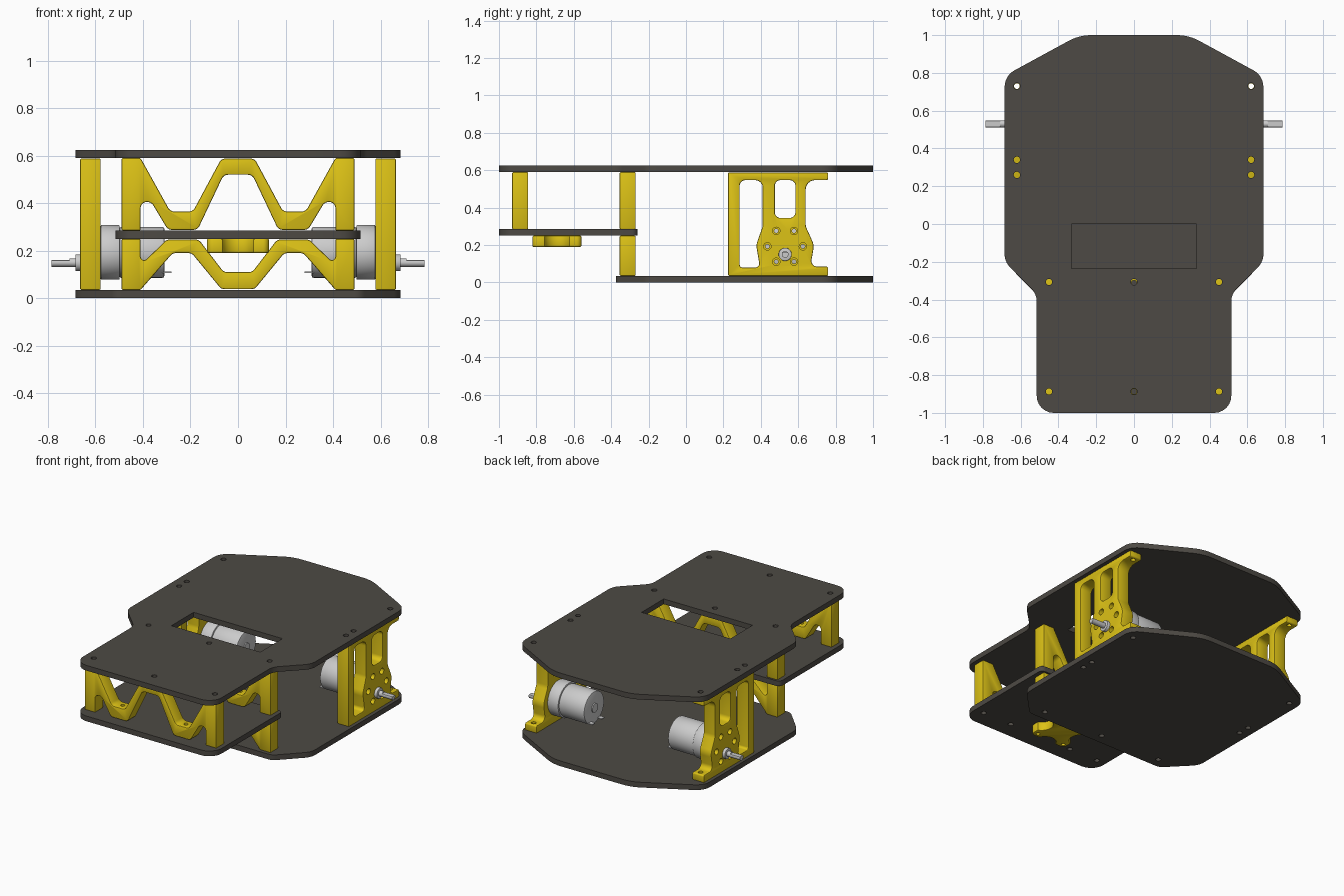
import bpy, bmesh
from math import sin, cos, tan, pi, atan2, radians
from mathutils import Vector

if "Cube" in bpy.data.objects:
    bpy.data.objects.remove(bpy.data.objects["Cube"])


def material(name, rgb):
    m = bpy.data.materials.new(name)
    m.diffuse_color = (*rgb, 1)
    m.use_nodes = True
    m.node_tree.nodes["Principled BSDF"].inputs["Base Color"].default_value = m.diffuse_color
    return m


DARK = material("dark_plate", (0.075, 0.068, 0.058))
YELLOW = material("yellow_plastic", (0.72, 0.54, 0.008))


def rounded(pts, steps=6):
    """Fillet every (u, v, radius) corner of a closed outline."""
    out = []
    for i, (u, v, r) in enumerate(pts):
        p = Vector((u, v))
        if r == 0:
            out.append(p)
            continue
        a = (Vector(pts[i - 1][:2]) - p).normalized()
        b = (Vector(pts[(i + 1) % len(pts)][:2]) - p).normalized()
        ang = a.angle(b)
        c = p + (a + b).normalized() * (r / sin(ang / 2))
        s, e = p + a * (r / tan(ang / 2)) - c, p + b * (r / tan(ang / 2)) - c
        a0 = atan2(s.y, s.x)
        d = (atan2(e.y, e.x) - a0 + pi) % (2 * pi) - pi
        out += [c + r * Vector((cos(a0 + d * k / steps), sin(a0 + d * k / steps)))
                for k in range(steps + 1)]
    return out


def circle(u, v, r, n=32):
    return [(u + r * cos(2 * pi * k / n), v + r * sin(2 * pi * k / n), 0) for k in range(n)]


def mirrored(half):
    return half + [(-u, v, r) for u, v, r in reversed(half)]


def prism(name, pts, axis, lo, hi, mat=None):
    """Extrude an outline along an axis."""
    put = {"x": lambda u, v, w: (w, u, v), "y": lambda u, v, w: (u, w, v),
           "z": lambda u, v, w: (u, v, w)}[axis]
    bm = bmesh.new()
    face = bm.faces.new([bm.verts.new(put(p.x, p.y, lo)) for p in rounded(pts)])
    ext = bmesh.ops.extrude_face_region(bm, geom=[face])
    bmesh.ops.translate(bm, vec=put(0, 0, hi - lo),
                        verts=[g for g in ext["geom"] if isinstance(g, bmesh.types.BMVert)])
    bmesh.ops.recalc_face_normals(bm, faces=bm.faces)
    me = bpy.data.meshes.new(name)
    bm.to_mesh(me)
    bm.free()
    ob = bpy.data.objects.new(name, me)
    bpy.context.collection.objects.link(ob)
    if mat:
        me.materials.append(mat)
    return ob


def finish(ob, windows=(), holes=(), bevel=0.0):
    """Cut windows, bevel the rims, drill holes, bake and smooth."""
    def cut(c):
        m = ob.modifiers.new("cut", "BOOLEAN")
        m.operation, m.solver, m.object = "DIFFERENCE", "EXACT", c
    for c in windows:
        cut(c)
    if bevel:
        m = ob.modifiers.new("bevel", "BEVEL")
        m.width, m.segments, m.angle_limit = bevel, 2, radians(40)
        m.use_clamp_overlap = False
    for c in holes:
        cut(c)
    bpy.context.view_layer.update()
    dg = bpy.context.evaluated_depsgraph_get()
    me = bpy.data.meshes.new_from_object(ob.evaluated_get(dg))
    ob.modifiers.clear()
    ob.data = me
    for c in list(windows) + list(holes):
        bpy.data.objects.remove(c)
    me.shade_smooth()
    me.set_sharp_from_angle(angle=radians(30))


def drills(spots, r=0.017, lo=-0.1, hi=0.8):
    return [prism("drill", circle(x, y, r, 20), "z", lo, hi) for x, y in spots]


# Plates
FRONT, REAR = -0.887, -0.312
mount_spots = [(s * 0.62, y) for s in (1, -1) for y in (0.73, 0.34, 0.26)]
rear_spots = [(x, REAR + 0.005) for x in (-0.45, 0, 0.45)]
front_spots = [(x, FRONT) for x in (-0.45, 0, 0.45)]
mid_spots = [(x, y) for x in (-0.45, -0.235, 0.235, 0.45) for y in (FRONT, REAR)]
body = [(0.29, 1, 0.25), (0.685, 0.785, 0.1), (0.685, -0.2, 0.1)]

top = prism("top_plate", mirrored(body + [(0.515, -0.37, 0.1), (0.515, -1, 0.09)]),
            "z", 0.59, 0.625, DARK)
opening = prism("opening", mirrored([(0.33, 0, 0), (0.33, -0.235, 0)]), "z", 0.5, 0.7)
finish(top, [opening], drills(mount_spots + rear_spots + front_spots))

bottom = prism("bottom_plate", mirrored(body + [(0.515, -0.375, 0.06)]), "z", 0, 0.035, DARK)
finish(bottom, [], drills(mount_spots + rear_spots))

mid = prism("middle_plate", mirrored([(0.515, -0.26, 0.03), (0.515, -1, 0.09)]),
            "z", 0.25, 0.285, DARK)
finish(mid, [], drills(mid_spots))

# Zigzag braces between the plates
upper = mirrored([(0.07, 0.588, 0.03), (0.19, 0.365, 0.03), (0.285, 0.365, 0.03),
                  (0.41, 0.59, 0), (0.49, 0.59, 0), (0.49, 0.285, 0), (0.41, 0.285, 0),
                  (0.41, 0.405, 0.025), (0.365, 0.405, 0.03), (0.295, 0.288, 0.03),
                  (0.17, 0.288, 0.03), (0.06, 0.52, 0.03)])
lower = mirrored([(0.06, 0.11, 0.03), (0.165, 0.247, 0.03), (0.3, 0.247, 0.03),
                  (0.41, 0.14, 0.015), (0.41, 0.25, 0), (0.49, 0.25, 0), (0.49, 0.035, 0),
                  (0.41, 0.035, 0), (0.275, 0.19, 0.03), (0.195, 0.19, 0.03),
                  (0.07, 0.038, 0.03)])
for name, outline, y in (("front_upper_brace", upper, FRONT),
                         ("rear_upper_brace", upper, REAR),
                         ("rear_lower_brace", lower, REAR)):
    brace = prism(name, outline, "y", y - 0.043, y + 0.043, YELLOW)
    finish(brace, [], drills([(-0.235, y), (0, y), (0.235, y)], 0.014), 0.006)

# Ball caster holder under the middle plate
caster = prism("caster_holder", [(s * x, -0.69 + t * 0.13, 0.025) for s, t, x in
                                 ((1, 1, 0.13), (-1, 1, 0.13), (-1, -1, 0.13), (1, -1, 0.13))],
               "z", 0.19, 0.25, YELLOW)
scallops = [prism("scallop", circle(0.155 * cos(a), -0.69 + 0.155 * sin(a), 0.07), "z", 0.1, 0.3)
            for a in (0, pi / 2, pi, 3 * pi / 2)]
corners = [(s * 0.1, -0.69 + t * 0.1) for s in (1, -1) for t in (1, -1)]
finish(caster, scallops, drills(corners, 0.012), 0.005)

# Motor mounts and gear motors, one per side
MY, MZ = 0.53, 0.193
mount_outline = [(0.225, 0.035, 0), (0.76, 0.035, 0), (0.76, 0.085, 0.01), (0.665, 0.085, 0.03),
                 (0.685, 0.2, 0.08), (0.64, 0.3, 0.06), (0.64, 0.547, 0.05),
                 (0.76, 0.547, 0.01), (0.76, 0.588, 0), (0.225, 0.588, 0)]
side_window = [(0.287, 0.08, 0.015), (0.395, 0.08, 0.02), (0.375, 0.2, 0.08),
               (0.41, 0.3, 0.06), (0.41, 0.547, 0.04), (0.287, 0.547, 0.03)]
slot = [(0.475, 0.345, 0.03), (0.585, 0.345, 0.03), (0.585, 0.547, 0.03), (0.475, 0.547, 0.03)]
for side, s in (("right", 1), ("left", -1)):
    def along_x(name, pts, a, b, mat=None):
        return prism(f"{side}_{name}", pts, "x", min(s * a, s * b), max(s * a, s * b), mat)

    mount = along_x("motor_mount", mount_outline, 0.578, 0.665, YELLOW)
    windows = [along_x("window", w, 0.5, 0.7) for w in (side_window, slot)]
    holes = []
    for k in range(6):
        u, v = MY + 0.095 * cos(k * pi / 3), MZ + 0.095 * sin(k * pi / 3)
        holes.append(along_x("screw_hole", circle(u, v, 0.011, 16), 0.5, 0.7))
        holes.append(along_x("counterbore", circle(u, v, 0.02, 20), 0.63, 0.7))
    holes += drills([(s * 0.62, 0.73)], 0.015)
    finish(mount, windows, holes, 0.006)

    # Gear motor parts from the inside out
    for name, v, r, a, b, bev in (("motor_hub", MZ, 0.03, 0.303, 0.315, 0),
                                  ("motor_can", MZ, 0.107, 0.31, 0.5, 0.008),
                                  ("gearbox", MZ, 0.115, 0.498, 0.578, 0.004),
                                  ("shaft_boss", 0.15, 0.035, 0.57, 0.685, 0.003)):
        finish(along_x(name, circle(MY, v, r, 48), a, b), bevel=bev)
    d_shape = [(u, min(v, 0.16), 0) for u, v, _ in circle(MY, 0.15, 0.018, 24)]
    finish(along_x("shaft_root", circle(MY, 0.15, 0.018, 24), 0.68, 0.71))
    finish(along_x("shaft", d_shape, 0.705, 0.785))
    for t in (-0.05, 0.05):
        y = MY + t
        finish(along_x("terminal", [(y - 0.015, 0.107, 0), (y + 0.015, 0.107, 0),
                                    (y + 0.015, 0.113, 0), (y - 0.015, 0.113, 0)], 0.28, 0.32))
